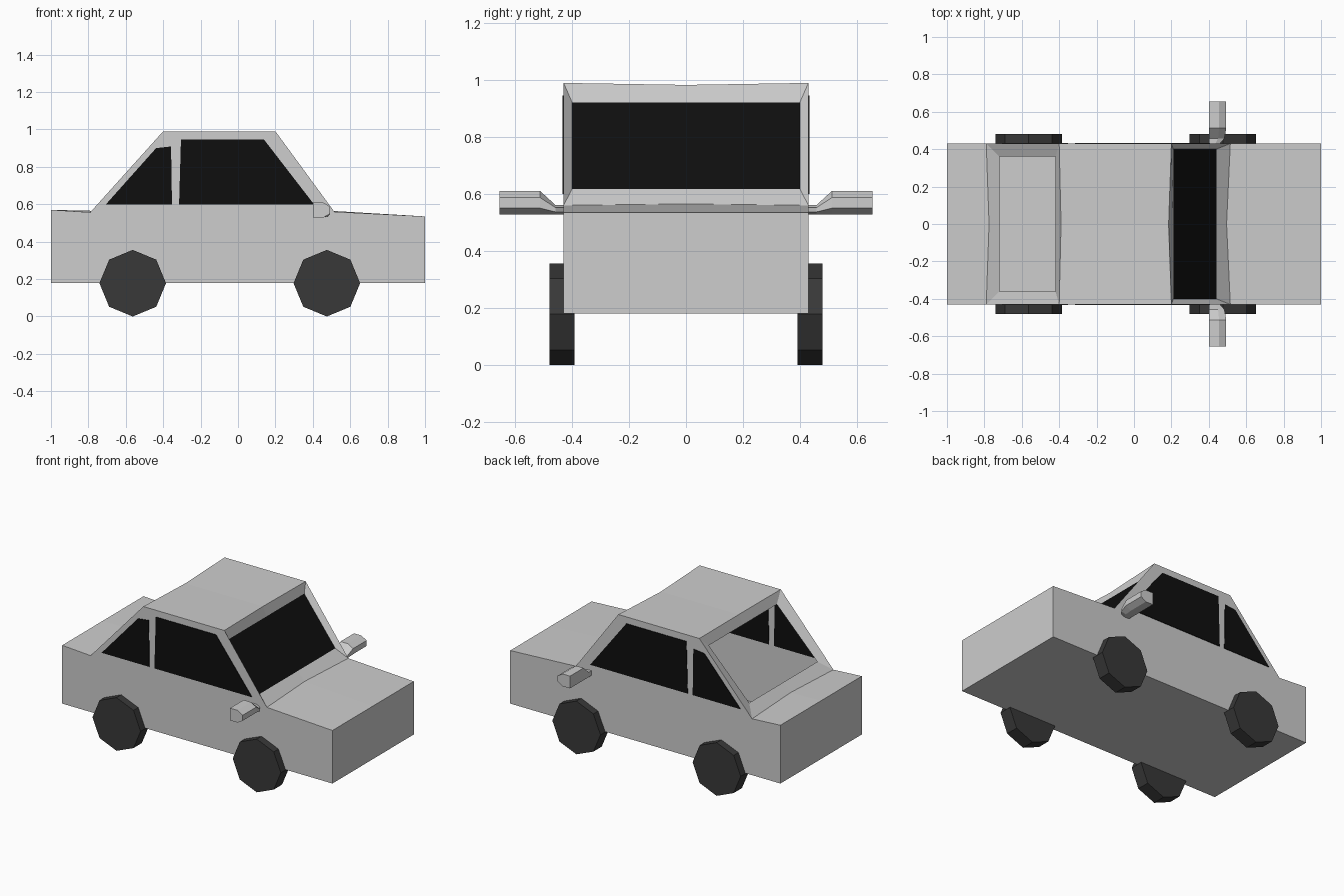
import bpy, bmesh, math

if "Cube" in bpy.data.objects:
    bpy.data.objects.remove(bpy.data.objects["Cube"])


def material(name, r):
    m = bpy.data.materials.new(name)
    m.diffuse_color = (r, r, r, 1)
    m.use_nodes = True
    m.node_tree.nodes["Principled BSDF"].inputs["Base Color"].default_value = m.diffuse_color
    return m


paint = material("light_grey_paint", 0.61)
glass = material("black_glass", 0.0045)
rubber = material("dark_rubber", 0.04)


def make_object(name, bm, *mats):
    me = bpy.data.meshes.new(name)
    bm.to_mesh(me)
    bm.free()
    for m in mats:
        me.materials.append(m)
    ob = bpy.data.objects.new(name, me)
    bpy.context.collection.objects.link(ob)
    return ob


def loft(name, rings, mat):
    """Closed solid through a list of matching point rings."""
    bm = bmesh.new()
    rows = [[bm.verts.new(p) for p in ring] for ring in rings]
    n = len(rows[0])
    for a, b in zip(rows, rows[1:]):
        for i in range(n):
            bm.faces.new((a[i], a[(i + 1) % n], b[(i + 1) % n], b[i]))
    bm.faces.new(rows[0])
    bm.faces.new(rows[-1])
    bmesh.ops.recalc_face_normals(bm, faces=bm.faces)
    return make_object(name, bm, mat)


# Hollow body shell: side profile, with a slightly pulled-in centre line
W = 0.43
side = [(-1, 0.18), (-1, 0.57), (-0.79, 0.557), (-0.4, 0.99),
        (0.2, 0.99), (0.515, 0.56), (1, 0.535), (1, 0.18)]
middle = list(side)
middle[2], middle[3] = (-0.775, 0.565), (-0.39, 0.983)
middle[4], middle[5] = (0.185, 0.983), (0.495, 0.565)

bm = bmesh.new()
rows = [[bm.verts.new((x, y, z)) for x, z in prof]
        for y, prof in ((-W, side), (0, middle), (W, side))]
for a, b in zip(rows, rows[1:]):
    for i in range(8):
        if i not in (2, 4):  # rear and front window gaps
            k = (i + 1) % 8
            bm.faces.new((a[i], a[k], b[k], b[i]))
bm.faces.new(rows[0])
bm.faces.new(rows[2])


def window_frame(low, high, x_low, x_high, half):
    """Recessed frame from the shell edge to a smaller inner loop."""
    outer = [r[low] for r in rows] + [r[high] for r in reversed(rows)]
    inner = [bm.verts.new((x_low, y, 0.618)) for y in (-half, 0, half)]
    inner += [bm.verts.new((x_high, y, 0.922)) for y in (half, 0, -half)]
    for i in range(6):
        k = (i + 1) % 6
        bm.faces.new((outer[i], outer[k], inner[k], inner[i]))
    return inner


window_frame(2, 3, -0.72, -0.42, 0.36)  # open rear window
windscreen = bm.faces.new(window_frame(5, 4, 0.44, 0.21, 0.40))
windscreen.material_index = 1
bmesh.ops.recalc_face_normals(bm, faces=bm.faces)
bm.normal_update()
floor = min(bm.faces, key=lambda f: f.calc_center_median().z)
if floor.normal.z > 0:
    bmesh.ops.reverse_faces(bm, faces=bm.faces)
make_object("body_shell", bm, paint, glass)

# Side windows, wheels and mirrors on both sides
rear_window = [(-0.706, 0.6), (-0.353, 0.6), (-0.358, 0.909), (-0.438, 0.9)]
front_window = [(-0.315, 0.6), (0.406, 0.6), (0.139, 0.946), (-0.305, 0.946)]
mirror = [(0.40, 0.528), (0.455, 0.528), (0.493, 0.55),
          (0.493, 0.587), (0.455, 0.61), (0.40, 0.61)]
mirror_steps = [(0.425, 0.6, 0.4), (0.458, 0.9, 0.4), (0.512, 1, 1), (0.655, 1, 1)]

for s, label in ((-1, "right"), (1, "left")):
    for name, poly in (("rear", rear_window), ("front", front_window)):
        loft(f"{name}_side_window_{label}",
             [[(x, s * y, z) for x, z in poly] for y in (W - 0.004, W + 0.004)], glass)

    loft(f"mirror_{label}",
         [[(0.40 + (x - 0.40) * sx, s * y, 0.528 + (z - 0.528) * sz) for x, z in mirror]
          for y, sx, sz in mirror_steps], paint)

    for name, x in (("rear", -0.563), ("front", 0.475)):
        bpy.ops.mesh.primitive_cylinder_add(
            vertices=8, radius=0.178, depth=0.088,
            location=(x, s * 0.436, 0.178), rotation=(math.pi / 2, 0, 0))
        wheel = bpy.context.object
        wheel.name = f"{name}_wheel_{label}"
        wheel.data.materials.append(rubber)
